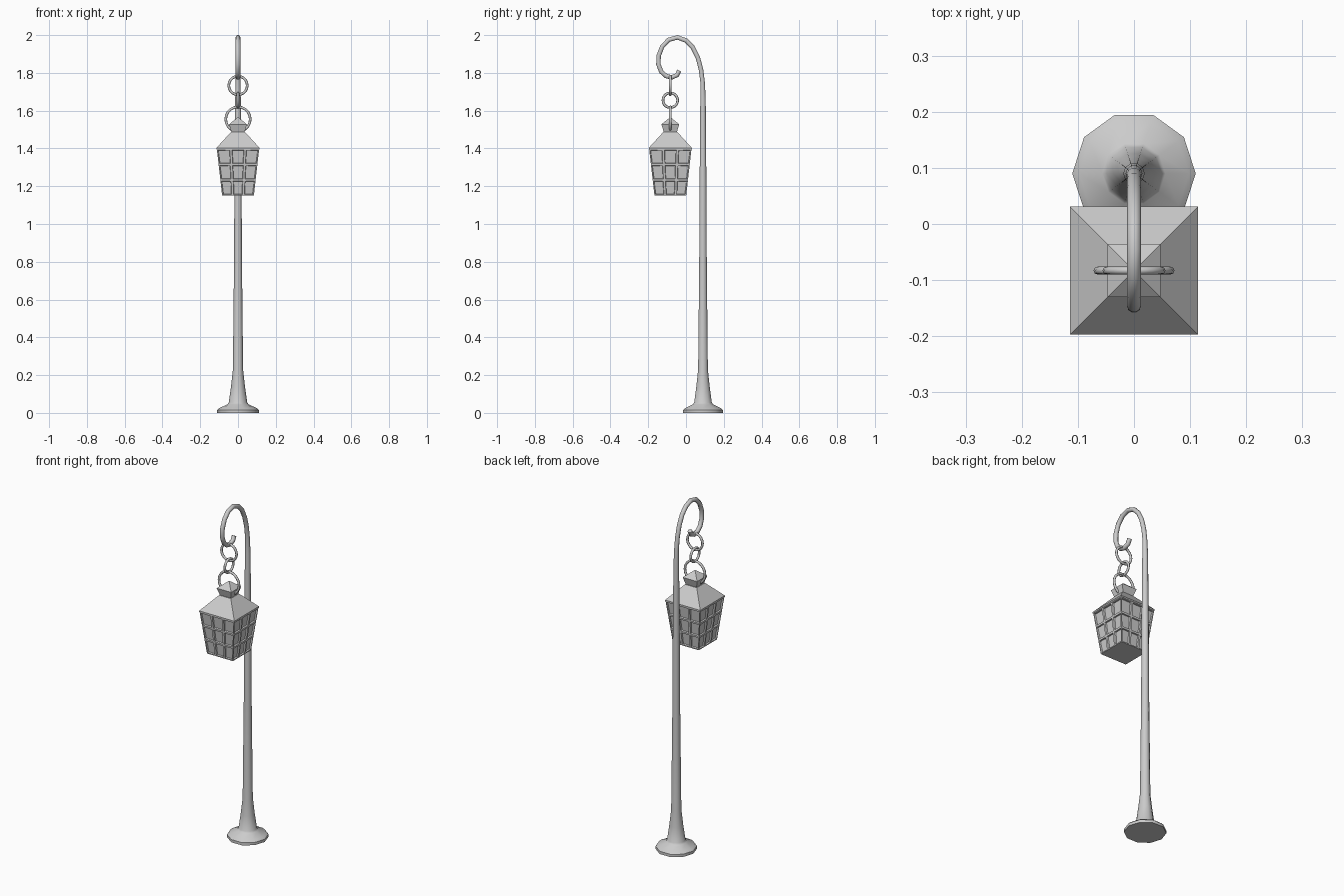
import bpy, bmesh, math
from mathutils import Vector

if "Cube" in bpy.data.objects:
    bpy.data.objects.remove(bpy.data.objects["Cube"])


def finish(name, bm, smooth=None):
    bmesh.ops.recalc_face_normals(bm, faces=bm.faces)
    me = bpy.data.meshes.new(name)
    bm.to_mesh(me)
    bm.free()
    ob = bpy.data.objects.new(name, me)
    bpy.context.collection.objects.link(ob)
    if smooth:
        bpy.ops.object.select_all(action='DESELECT')
        bpy.context.view_layer.objects.active = ob
        ob.select_set(True)
        bpy.ops.object.shade_smooth_by_angle(angle=math.radians(smooth))
    return ob


def sweep(name, path, sides, smooth):
    """Tube through (y, z, radius) points lying in the x = 0 plane."""
    bm = bmesh.new()
    rings = []
    for i, (y, z, r) in enumerate(path):
        a, b = path[max(i - 1, 0)], path[min(i + 1, len(path) - 1)]
        t = Vector((0, b[0] - a[0], b[1] - a[1])).normalized()
        u = Vector((1, 0, 0))
        v = t.cross(u)
        rings.append([bm.verts.new(Vector((0, y, z)) + r * (u * math.cos(k * math.tau / sides)
                      + v * math.sin(k * math.tau / sides))) for k in range(sides)])
    for lo, hi in zip(rings, rings[1:]):
        for k in range(sides):
            n = (k + 1) % sides
            bm.faces.new((lo[k], lo[n], hi[n], hi[k]))
    bm.faces.new(rings[0][::-1])
    bm.faces.new(rings[-1])
    return finish(name, bm, smooth)


def chain_ring(name, z, outer, tube, rot):
    bpy.ops.mesh.primitive_torus_add(major_segments=20, minor_segments=8, major_radius=outer - tube,
                                     minor_radius=tube, location=(0, LY, z), rotation=rot)
    ob = bpy.context.object
    ob.name = name
    bpy.ops.object.shade_smooth_by_angle(angle=math.radians(60))


def square_stack(name, levels):
    """Solid of stacked squares, each (half width, z)."""
    bm = bmesh.new()
    rings = [[bm.verts.new((sx * h, LY + sy * h, z)) for sx, sy in CORNERS] for h, z in levels]
    for lo, hi in zip(rings, rings[1:]):
        for k in range(4):
            n = (k + 1) % 4
            bm.faces.new((lo[k], lo[n], hi[n], hi[k]))
    bm.faces.new(rings[0][::-1])
    bm.faces.new(rings[-1])
    bmesh.ops.remove_doubles(bm, verts=bm.verts, dist=0.0005)
    return finish(name, bm)


LY = -0.083  # lantern centre in y
CORNERS = [(-1, -1), (1, -1), (1, 1), (-1, 1)]
PY = 0.09    # pole centre in y

# Flared base, tapering pole and curled hook in one tube
pole = [(PY, 0, .11), (PY, .016, .11), (PY, .026, .098), (PY, .045, .056), (PY, .055, .049),
        (PY, .14, .037), (PY, .23, .027), (PY, .8, .021), (PY, 1.2, .019), (PY, 1.66, .015)]
curl = [(.088, 1.75), (.079, 1.82), (.062, 1.883), (.036, 1.935), (.001, 1.971), (-.045, 1.988),
        (-.092, 1.975), (-.126, 1.939), (-.145, 1.89), (-.146, 1.845), (-.131, 1.806),
        (-.105, 1.783), (-.075, 1.776), (-.048, 1.788), (-.036, 1.812)]
sweep("lamp_post", pole + [(y, z, .0125) for y, z in curl], 10, 40)

# Hanging chain
chain_ring("chain_ring_top", 1.733, .056, .007, (math.pi / 2, 0, 0))
chain_ring("chain_ring_middle", 1.655, .046, .007, (0, math.pi / 2, 0))
chain_ring("chain_ring_bottom", 1.555, .072, .007, (math.pi / 2, 0, 0))

# Lantern roof and finial
square_stack("lantern_roof", [(.114, 1.395), (.114, 1.403), (.038, 1.486)])
square_stack("lantern_finial", [(.034, 1.484), (.047, 1.528), (0, 1.566)])

# Lantern body: four tapered sides, each a 3 x 3 grid of sunken panes
bm = bmesh.new()
LOW, HIGH = (.084, 1.15), (.112, 1.396)
panes = []
for k in range(4):
    (ax, ay), (bx, by) = CORNERS[k], CORNERS[(k + 1) % 4]

    def point(s, t):
        h = LOW[0] + (HIGH[0] - LOW[0]) * t
        z = LOW[1] + (HIGH[1] - LOW[1]) * t
        return (h * (ax + (bx - ax) * s), LY + h * (ay + (by - ay) * s), z)
    grid = [[bm.verts.new(point(i / 3, j / 3)) for i in range(4)] for j in range(4)]
    for j in range(3):
        for i in range(3):
            panes.append(bm.faces.new((grid[j][i], grid[j][i + 1], grid[j + 1][i + 1], grid[j + 1][i])))
for h, z in (LOW, HIGH):
    bm.faces.new([bm.verts.new((sx * h, LY + sy * h, z)) for sx, sy in CORNERS])
bmesh.ops.remove_doubles(bm, verts=bm.verts, dist=0.0005)
panes = [f for f in bm.faces if abs(f.normal.z) < 0.5]
bmesh.ops.recalc_face_normals(bm, faces=bm.faces)
bmesh.ops.inset_individual(bm, faces=panes, thickness=.008, depth=0)
bmesh.ops.inset_individual(bm, faces=panes, thickness=.003, depth=-.008)
finish("lantern_body", bm)
